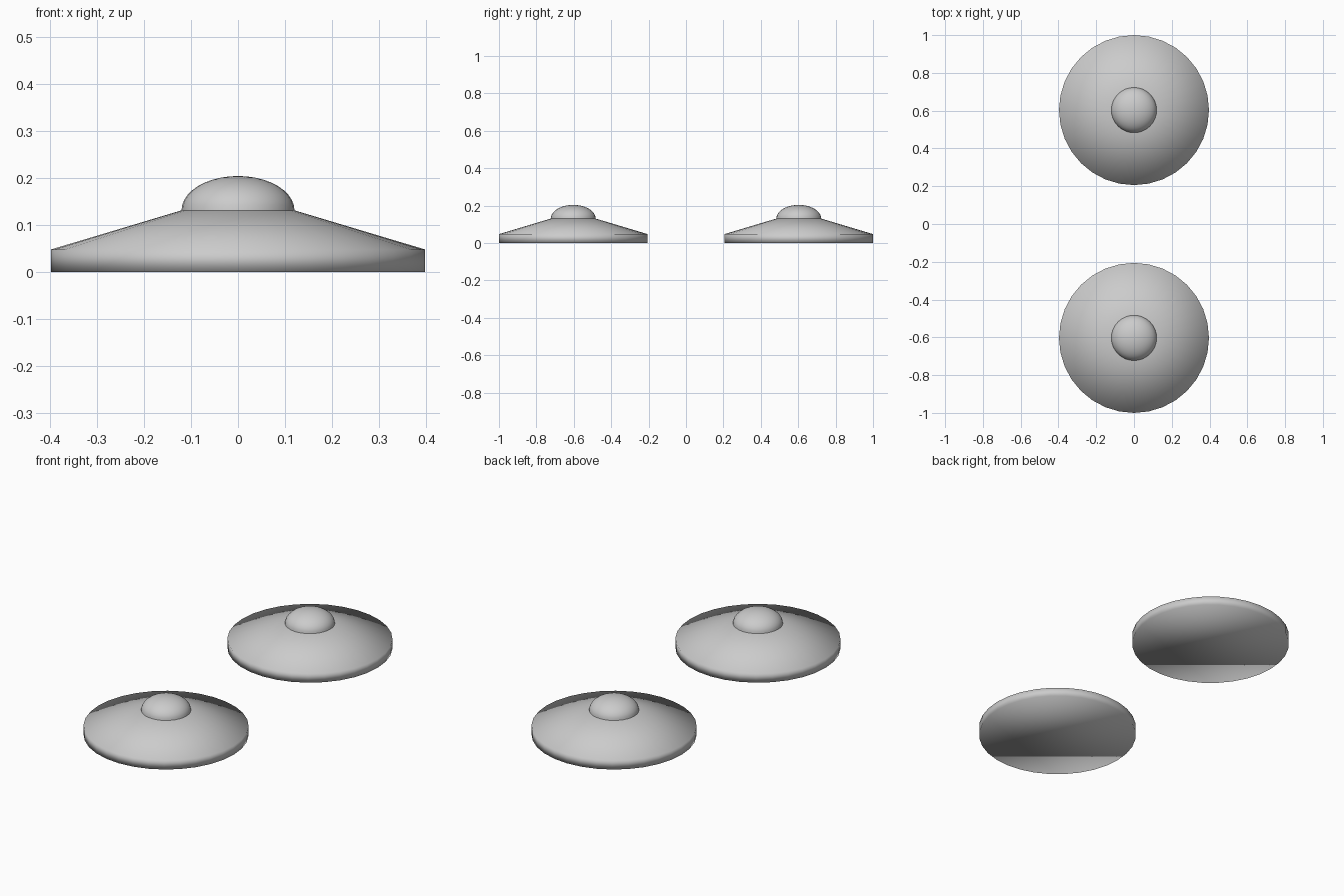
import bpy, bmesh, math

if "Cube" in bpy.data.objects:
    bpy.data.objects.remove(bpy.data.objects["Cube"])

SEG = 32
R, CY = 0.397, 0.603


def lathe(name, profile, y):
    """Revolve (radius, height) points round z; open ends get caps or poles."""
    bm = bmesh.new()
    rings = []
    for r, z in profile:
        if r < 1e-6:
            rings.append([bm.verts.new((0, 0, z))])
        else:
            rings.append([bm.verts.new((r * math.cos(2 * math.pi * i / SEG),
                                        r * math.sin(2 * math.pi * i / SEG), z))
                          for i in range(SEG)])
    for a, b in zip(rings, rings[1:]):
        for i in range(SEG):
            j = (i + 1) % SEG
            if len(b) == 1:
                bm.faces.new((a[i], a[j], b[0]))
            else:
                bm.faces.new((a[i], a[j], b[j], b[i]))
    for ring in (rings[0], rings[-1]):
        if len(ring) > 1:
            bm.faces.new(ring)
    bmesh.ops.recalc_face_normals(bm, faces=bm.faces)
    for f in bm.faces:
        f.smooth = True
    me = bpy.data.meshes.new(name)
    bm.to_mesh(me)
    bm.free()
    ob = bpy.data.objects.new(name, me)
    ob.location.y = y
    bpy.context.collection.objects.link(ob)
    return ob


# Flat-bottomed disc with a conical top, and a flattened half-sphere knob
disc = [(R, 0), (R, 0.048), (0.12, 0.131)]
STEPS = 10
dome = [(0.12 * math.cos(math.pi / 2 * k / STEPS),
         0.131 + 0.073 * math.sin(math.pi / 2 * k / STEPS)) for k in range(STEPS)]
dome.append((0, 0.204))

for side, y in (("front", -CY), ("back", CY)):
    lathe(side + "_disc", disc, y)
    # the dome sits on the disc, its underside stays open and hidden
    lathe(side + "_dome", dome, y)
    ob = bpy.data.objects[side + "_dome"]
    bm = bmesh.new()
    bm.from_mesh(ob.data)
    caps = [f for f in bm.faces if len(f.verts) > 4]
    bmesh.ops.delete(bm, geom=caps, context='FACES_ONLY')
    bm.to_mesh(ob.data)
    bm.free()
